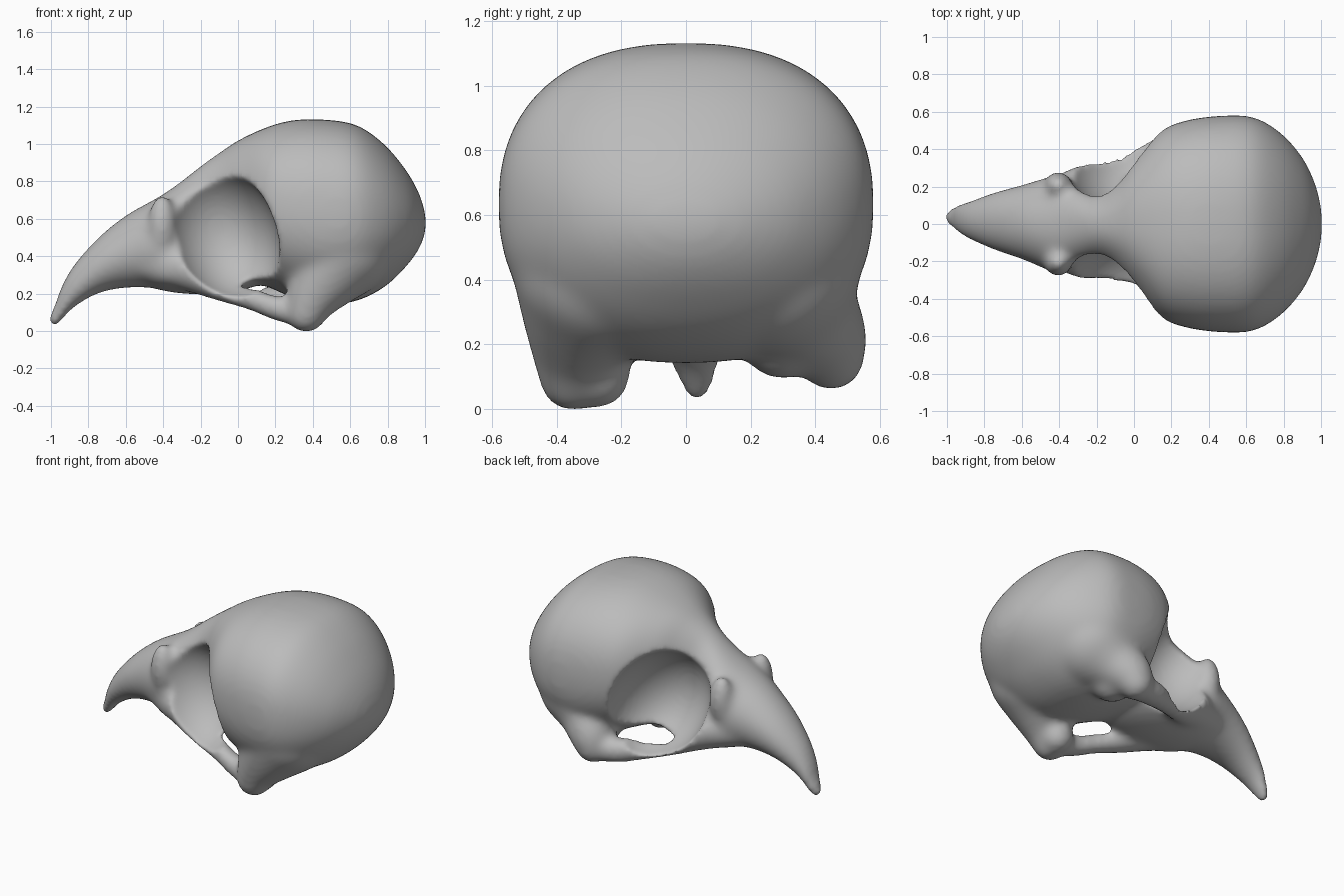
import bpy, bmesh, math
from mathutils import Matrix

if "Cube" in bpy.data.objects:
    bpy.data.objects.remove(bpy.data.objects["Cube"], do_unlink=True)

bone = bpy.data.materials.new("bone_grey")
bone.use_nodes = True
bone.diffuse_color = (0.5, 0.5, 0.5, 1)
bone.node_tree.nodes["Principled BSDF"].inputs["Base Color"].default_value = (0.5, 0.5, 0.5, 1)


def catmull(keys, steps):
    """Smooth values through key tuples."""
    out = []
    for i in range(len(keys) - 1):
        p0, p1 = keys[max(i - 1, 0)], keys[i]
        p2, p3 = keys[i + 1], keys[min(i + 2, len(keys) - 1)]
        for s in range(steps):
            t = s / steps
            out.append([b + t * (c - a + t * (2 * a - 5 * b + 4 * c - d + t * (3 * b - a - 3 * c + d))) / 2
                        for a, b, c, d in zip(p0, p1, p2, p3)])
    return out + [list(keys[-1])]


def skin(bm, rings):
    """Bridge closed rings of points and cap the ends."""
    loops = [[bm.verts.new(p) for p in ring] for ring in rings]
    for a, b in zip(loops, loops[1:]):
        for i in range(len(a)):
            j = (i + 1) % len(a)
            bm.faces.new((a[i], a[j], b[j], b[i]))
    bm.faces.new(loops[0][::-1])
    bm.faces.new(loops[-1])


def ellipsoid(bm, centre, radii, tilt=0):
    m = Matrix.Translation(centre) @ Matrix.Rotation(tilt, 4, 'Y') @ Matrix.Diagonal((*radii, 1))
    bmesh.ops.create_uvsphere(bm, u_segments=40, v_segments=24, radius=1, matrix=m)


def make_object(name, bm):
    bmesh.ops.recalc_face_normals(bm, faces=bm.faces)
    mesh = bpy.data.meshes.new(name)
    bm.to_mesh(mesh)
    bm.free()
    obj = bpy.data.objects.new(name, mesh)
    bpy.context.collection.objects.link(obj)
    return obj


bm = bmesh.new()

# Beak, face and braincase: x, bottom, top, half width, y centre, roundness
sections = [
    (-1.015, .035, .09, .03, .035, 2), (-.98, .025, .16, .055, .035, 2),
    (-.95, .06, .245, .075, .03, 2), (-.88, .135, .365, .105, .02, 2),
    (-.75, .21, .51, .155, .015, 2), (-.6, .24, .63, .2, .01, 2),
    (-.43, .24, .725, .255, 0, 2.1), (-.32, .25, .80, .225, 0, 2.1),
    (-.2, .26, .895, .19, -.01, 2.1), (-.1, .27, .965, .25, 0, 2.2),
    (.0, .27, 1.03, .36, .01, 2.3), (.14, .25, 1.095, .5, 0, 2.3),
    (.28, .19, 1.135, .555, 0, 2.3), (.45, .15, 1.14, .578, 0, 2.35),
    (.63, .17, 1.11, .572, 0, 2.3), (.78, .245, 1.005, .487, 0, 2.2),
    (.9, .36, .86, .35, 0, 2.1), (.97, .46, .73, .2, 0, 2),
    (1.0, .55, .62, .07, 0, 2)]
rings = []
for x, low, high, half, cy, n in catmull(sections, 4):
    ring = []
    for k in range(48):
        a = math.tau * k / 48
        c, s = math.cos(a), math.sin(a)
        ring.append((x, cy + half * math.copysign(abs(c) ** (2 / n), c),
                     (low + high) / 2 + (high - low) / 2 * math.copysign(abs(s) ** (2 / n), s)))
    rings.append(ring)
skin(bm, rings)

# Cheek bars: x, y, z, radius
left_bar = [(-.55, .11, .38, .09), (-.3, .19, .35, .125), (-.12, .28, .265, .095),
            (.05, .36, .2, .075), (.2, .42, .17, .08), (.38, .44, .17, .09)]
right_bar = [(-.55, -.1, .38, .09), (-.3, -.165, .35, .125), (-.12, -.23, .265, .095),
             (.05, -.275, .19, .07), (.2, -.31, .13, .07), (.38, -.33, .1, .08)]
for bar in (left_bar, right_bar):
    skin(bm, [[(x, y + r * math.cos(math.tau * k / 16), z + r * math.sin(math.tau * k / 16))
               for k in range(16)] for x, y, z, r in catmull(bar, 5)])

# Jaw joints flaring up into the braincase: x, y, z, radius
left_joint = [(.36, .45, .17, .105), (.39, .42, .24, .14), (.47, .34, .34, .19), (.55, .26, .46, .28)]
right_joint = [(.36, -.35, .105, .105), (.40, -.34, .2, .14), (.47, -.31, .32, .2), (.55, -.26, .46, .28)]
for joint in (left_joint, right_joint):
    for x, y, z, r in catmull(joint, 5):
        ellipsoid(bm, (x, y, z), (r, r, r))
ellipsoid(bm, (.37, -.27, .12), (.1, .1, .11))
ellipsoid(bm, (.42, .3, .22), (.13, .13, .12))

# Palate and the ridges in front of the eyes
ellipsoid(bm, (-.2, 0, .32), (.37, .29, .115))
for side in (1, -1):
    ellipsoid(bm, (-.41, side * .205, .58), (.075, .075, .16))
skull = make_object("skull", bm)
skull.data.materials.append(bone)

# Eye socket cutters
cutters = []
for side, name in ((1, "left_socket_cutter"), (-1, "right_socket_cutter")):
    bm = bmesh.new()
    ellipsoid(bm, (-.085, side * .42, .535), (.285, .355, .375), -.47)
    cutter = make_object(name, bm)
    cutter.hide_render = True
    cutters.append(cutter)


# Fuse, carve and soften
def remesh(size):
    m = skull.modifiers.new("fuse", 'REMESH')
    m.mode = 'VOXEL'
    m.voxel_size = size


def soften(rounds):
    m = skull.modifiers.new("soften", 'SMOOTH')
    m.factor = .5
    m.iterations = rounds


remesh(.018)
soften(12)
for cutter in cutters:
    m = skull.modifiers.new("socket", 'BOOLEAN')
    m.operation = 'DIFFERENCE'
    m.object = cutter
remesh(.016)
soften(10)
bpy.ops.object.select_all(action='DESELECT')
skull.select_set(True)
bpy.context.view_layer.objects.active = skull
bpy.ops.object.convert(target='MESH')
for cutter in cutters:
    bpy.data.objects.remove(cutter, do_unlink=True)

# Stand on the ground, centred along the length
xs = [v.co.x for v in skull.data.vertices]
lowest = min(v.co.z for v in skull.data.vertices)
skull.data.transform(Matrix.Translation((-(max(xs) + min(xs)) / 2, 0, -lowest)))
skull.data.materials.clear()
skull.data.materials.append(bone)
bpy.ops.object.shade_smooth()
